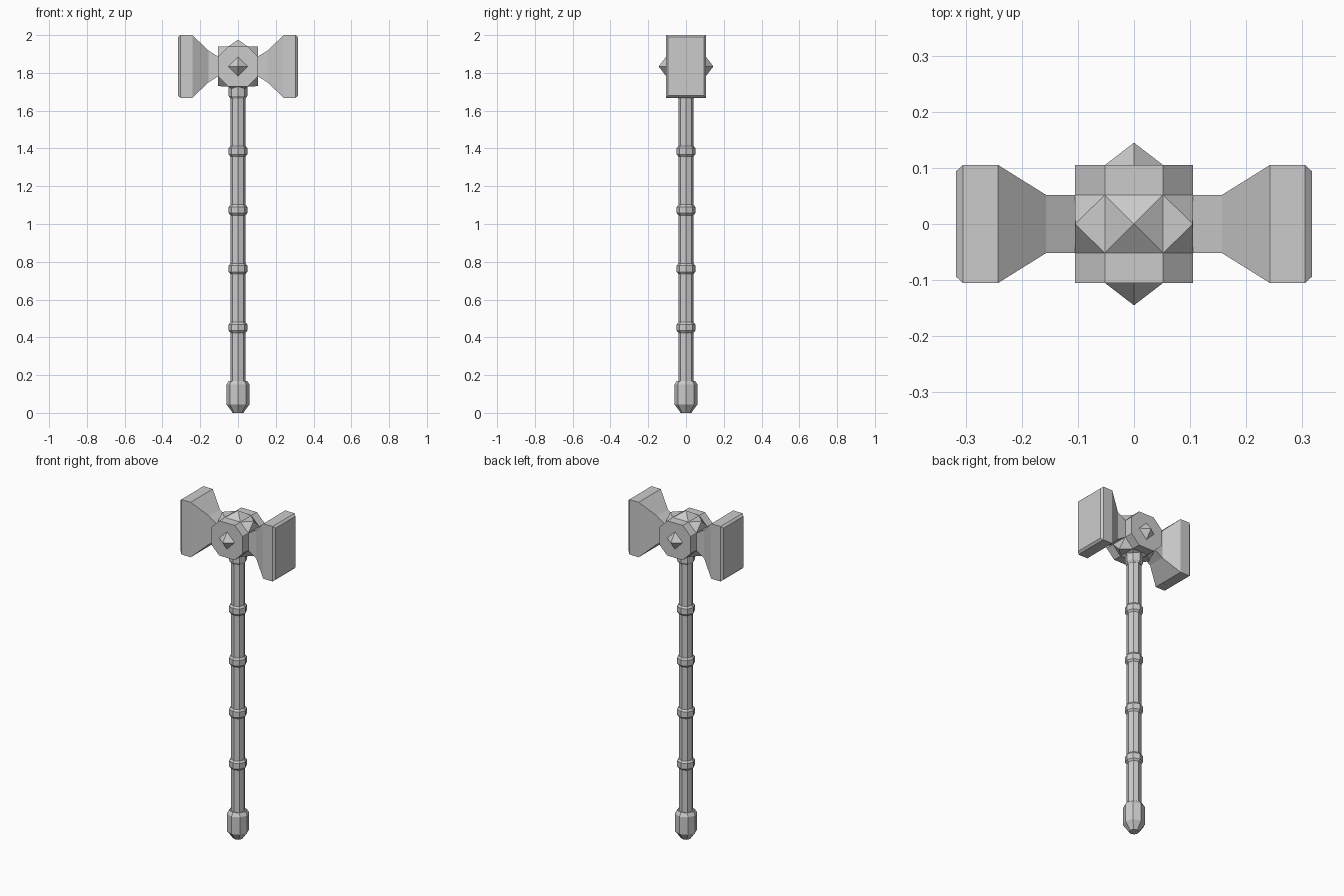
import bpy, bmesh
from math import cos, sin, pi
from mathutils import Vector, Matrix

cube = bpy.data.objects.get("Cube")
if cube:
    bpy.data.objects.remove(cube, do_unlink=True)

metal = bpy.data.materials.new("grey_metal")
metal.use_nodes = True
GREY = (0.6, 0.6, 0.6, 1)
metal.diffuse_color = GREY
metal.node_tree.nodes["Principled BSDF"].inputs["Base Color"].default_value = GREY

CENTRE = 1.834   # height of the head's middle
HALF = 0.105     # half width of the hub
EDGE = 0.052     # half width of the hub's flat faces


def loft(name, rings, matrix=Matrix()):
    """Skin a row of equal rings; a ring of one point makes a tip."""
    bm = bmesh.new()
    loops = [[bm.verts.new(matrix @ Vector(p)) for p in ring] for ring in rings]
    for a, b in zip(loops, loops[1:]):
        n = len(a)
        for i in range(n):
            j = (i + 1) % n
            top = [b[0]] if len(b) == 1 else [b[j], b[i]]
            bm.faces.new([a[i], a[j]] + top)
    for end in (loops[0], loops[-1]):
        if len(end) > 2:
            bm.faces.new(end)
    bmesh.ops.recalc_face_normals(bm, faces=bm.faces)
    mesh = bpy.data.meshes.new(name)
    bm.to_mesh(mesh)
    bm.free()
    mesh.materials.append(metal)
    obj = bpy.data.objects.new(name, mesh)
    bpy.context.collection.objects.link(obj)
    return obj


def turned(name, profile):
    """Eight-sided turned part from (radius, height) pairs."""
    return loft(name, [[(r * cos(i * pi / 4), r * sin(i * pi / 4), z)
                        for i in range(8)] for r, z in profile])


def rect(x, hy, hz):
    return [(x, -hy, -hz), (x, hy, -hz), (x, hy, hz), (x, -hy, hz)]


# Shaft, pommel and collar
turned("handle", [(0.04, 0.14), (0.04, 1.70)])
turned("pommel", [(0.028, 0), (0.061, 0.045), (0.061, 0.15), (0.048, 0.17)])
turned("collar", [(0.041, 1.665), (0.05, 1.678), (0.05, 1.735)])

# Grip rings
for k in range(4):
    z = 0.452 + k * 0.311
    turned(f"grip_ring_{k + 1}", [(0.04, z - 0.028), (0.049, z - 0.017),
                                  (0.049, z + 0.017), (0.04, z + 0.028)])

# Octagonal hub running front to back
lift = Matrix.Translation((0, 0, CENTRE))
outline = [(EDGE, HALF), (HALF, EDGE), (HALF, -EDGE), (EDGE, -HALF),
           (-EDGE, -HALF), (-HALF, -EDGE), (-HALF, EDGE), (-EDGE, HALF)]
loft("hub", [[(x, y, z) for x, z in outline] for y in (-HALF, HALF)], lift)

# Studs around the hub: square on top and bottom, narrower on the bevels
for k in (0, 1, 3, 4, 5, 7):
    on_bevel = k % 2 == 1
    width = 0.0375 if on_bevel else EDGE
    base = 0.111 if on_bevel else HALF
    turn = lift @ Matrix.Rotation(k * pi / 4, 4, 'Y')
    loft(f"hub_stud_{k}", [[(-width, -EDGE, base), (width, -EDGE, base),
                            (width, EDGE, base), (-width, EDGE, base)],
                           [(0, 0, base + 0.037)]], turn)

# Diamond spikes on the front and back
for name, s in (("front_spike", -1), ("back_spike", 1)):
    loft(name, [[(EDGE, s * HALF, 0), (0, s * HALF, EDGE),
                 (-EDGE, s * HALF, 0), (0, s * HALF, -EDGE)],
                [(0, s * 0.145, 0)]], lift)

# Flared striking heads on both sides
for name, s in (("left_head", 1), ("right_head", -1)):
    loft(name, [rect(s * x, hy, hz) for x, hy, hz in (
        (HALF, EDGE, EDGE), (0.157, EDGE, 0.085), (0.242, HALF, 0.166),
        (0.305, HALF, 0.166), (0.317, 0.094, 0.155))], lift)
